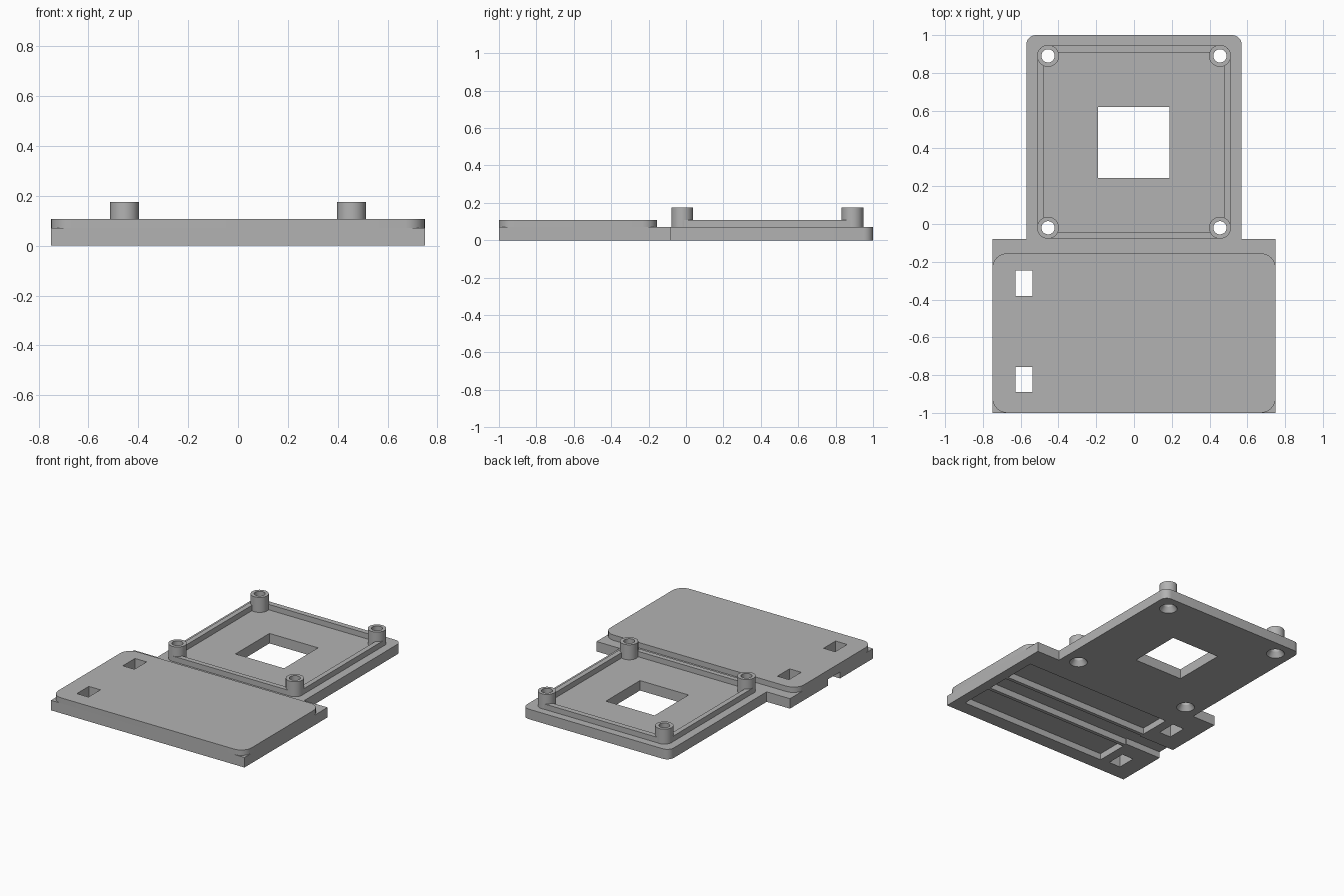
import bpy, bmesh, math
from mathutils import Vector

old = bpy.data.objects.get("Cube")
if old:
    bpy.data.objects.remove(old, do_unlink=True)

GREY = (0.45, 0.45, 0.45, 1)
grey = bpy.data.materials.new("plain_grey")
grey.use_nodes = True
grey.diffuse_color = GREY
grey.node_tree.nodes["Principled BSDF"].inputs["Base Color"].default_value = GREY


def finish(name, bm):
    bmesh.ops.recalc_face_normals(bm, faces=bm.faces)
    mesh = bpy.data.meshes.new(name)
    bm.to_mesh(mesh)
    bm.free()
    mesh.materials.append(grey)
    obj = bpy.data.objects.new(name, mesh)
    bpy.context.collection.objects.link(obj)
    return obj


def slab(name, corners, z0, z1, steps=8):
    """Extrude an outline of (x, y, radius) corners, rounding where radius > 0."""
    pts = []
    for i, (x, y, r) in enumerate(corners):
        p = Vector((x, y))
        if not r:
            pts.append(p)
            continue
        a = p + (Vector(corners[i - 1][:2]) - p).normalized() * r
        b = p + (Vector(corners[(i + 1) % len(corners)][:2]) - p).normalized() * r
        c = a + b - p
        for k in range(steps + 1):
            t = k / steps * math.pi / 2
            pts.append(c + (a - c) * math.cos(t) + (b - c) * math.sin(t))
    bm = bmesh.new()
    face = bm.faces.new([bm.verts.new((p.x, p.y, z0)) for p in pts])
    top = bmesh.ops.extrude_face_region(bm, geom=[face])["geom"]
    bmesh.ops.translate(bm, vec=(0, 0, z1 - z0),
                        verts=[v for v in top if isinstance(v, bmesh.types.BMVert)])
    return finish(name, bm)


def box(name, x0, x1, y0, y1, z0, z1, r=0):
    return slab(name, [(x0, y0, r), (x1, y0, r), (x1, y1, r), (x0, y1, r)], z0, z1)


def cone(name, x, y, z0, z1, r0, r1):
    bm = bmesh.new()
    bmesh.ops.create_cone(bm, cap_ends=True, segments=40, radius1=r0, radius2=r1, depth=z1 - z0)
    bmesh.ops.translate(bm, vec=(x, y, (z0 + z1) / 2), verts=bm.verts)
    return finish(name, bm)


def cut(obj, cutters):
    for c in cutters:
        c.hide_render = True
        c.hide_set(True)
        mod = obj.modifiers.new(c.name, 'BOOLEAN')
        mod.operation = 'DIFFERENCE'
        mod.solver = 'EXACT'
        mod.object = c
    bpy.context.view_layer.objects.active = obj
    for mod in list(obj.modifiers):
        bpy.ops.object.modifier_apply(modifier=mod.name)


STEP, DECK, POST = 0.07, 0.108, 0.175
holes = [(x, y) for x in (-0.455, 0.455) for y in (-0.02, 0.89)]

# main bodies: T-shaped base, raised front plate, rear rim
base = slab("base_plate", [(-0.75, -1, 0), (0.75, -1, 0), (0.75, -0.08, 0), (0.57, -0.08, 0),
                           (0.57, 1, 0.05), (-0.57, 1, 0.05), (-0.57, -0.08, 0),
                           (-0.75, -0.08, 0)], 0, STEP)
cover = box("front_raised_plate", -0.75, 0.75, -1, -0.155, STEP, DECK, 0.08)
rim = box("rear_rim", -0.512, 0.512, -0.078, 0.946, STEP, DECK, 0.057)

# openings
slots = [box("slot_cutter", -0.627, -0.537, y0, y1, -0.1, 0.3)
         for y0, y1 in ((-0.38, -0.245), (-0.89, -0.757))]
window = box("window_cutter", -0.19, 0.187, 0.243, 0.62, -0.1, 0.3)
rim_well = box("rim_cutter", -0.477, 0.477, -0.043, 0.908, 0, 0.3)
bores = [cone("bore_cutter", x, y, -0.1, 0.3, 0.035, 0.035) for x, y in holes]
sinks = [cone("countersink_cutter", x, y, -0.01, 0.035, 0.065, 0.035) for x, y in holes]

# underside pockets divided by thin ribs, with a channel out of the right end
pockets = [box("pocket_cutter", x0, 0.68, y0, y1, -0.1, 0.045)
           for x0, y0, y1 in ((-0.47, -0.9, -0.67), (-0.47, -0.645, -0.49), (-0.47, -0.465, -0.24))]
channel = box("channel_cutter", -0.8, -0.46, -0.635, -0.5, -0.1, 0.045)

cut(base, slots + [window, channel] + pockets + bores + sinks)
cut(cover, slots)
cut(rim, [rim_well] + bores)

# hollow corner posts
posts = []
for i, (x, y) in enumerate(holes):
    post = cone(f"corner_post_{i + 1}", x, y, STEP, POST, 0.058, 0.058)
    cut(post, [bores[i]])
    posts.append(post)

for c in slots + [window, rim_well, channel] + pockets + bores + sinks:
    bpy.data.objects.remove(c, do_unlink=True)

for obj in [base, cover, rim] + posts:
    bpy.ops.object.select_all(action='DESELECT')
    obj.select_set(True)
    bpy.context.view_layer.objects.active = obj
    bpy.ops.object.shade_smooth_by_angle(angle=math.radians(30))
